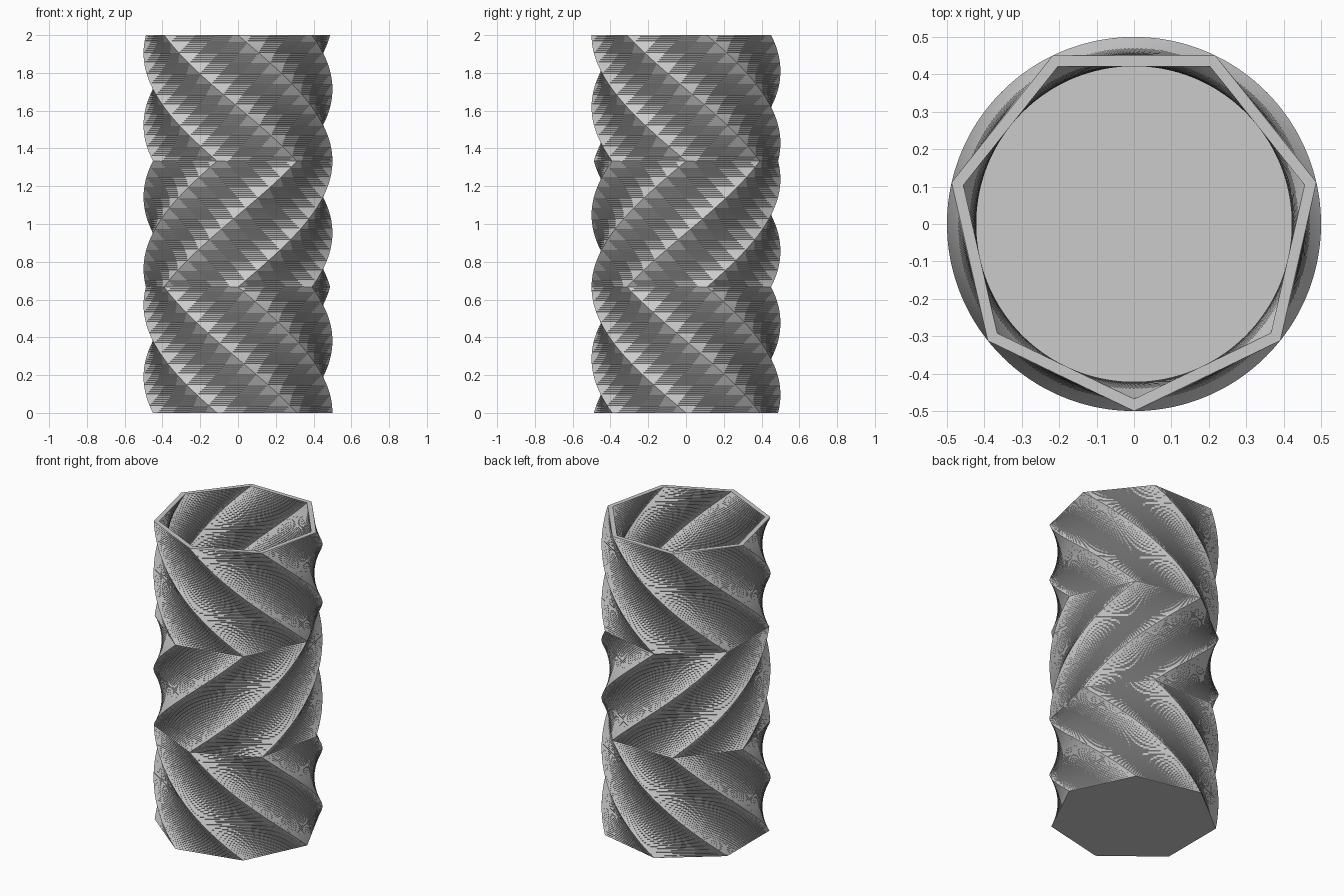
import bpy
import bmesh
from math import sin, cos, pi

SIDES = 7
HEIGHT = 2.0
SECTION = HEIGHT / 3       # the twist reverses after every section
LAYERS = 66                # layers per section
OUTER, INNER = 0.5, 0.468
FLOOR = 0.03

cube = bpy.data.objects.get("Cube")
if cube:
    bpy.data.objects.remove(cube, do_unlink=True)

grey = bpy.data.materials.new("plain grey")
grey.use_nodes = True
grey.diffuse_color = (0.6, 0.6, 0.6, 1)
grey.node_tree.nodes["Principled BSDF"].inputs["Base Color"].default_value = (0.6, 0.6, 0.6, 1)


def twist(z):
    """Quarter-turn zigzag: back, forth and back again."""
    t = z / SECTION
    return pi / 2 * abs((t % 2) - 1)


def ring(bm, radius, z):
    angles = [twist(z) + 2 * pi * k / SIDES for k in range(SIDES)]
    return [bm.verts.new((radius * sin(a), -radius * cos(a), z)) for a in angles]


def wall(bm, radius, heights):
    """Twisted heptagonal wall; each layer is split along its shorter diagonal."""
    rings = [ring(bm, radius, z) for z in heights]
    for i in range(len(rings) - 1):
        low, high = rings[i], rings[i + 1]
        backward = twist(heights[i + 1]) < twist(heights[i])
        for k in range(SIDES):
            n = (k + 1) % SIDES
            a, b, c, d = low[k], low[n], high[n], high[k]
            tris = ((a, b, c), (a, c, d)) if backward else ((a, b, d), (b, c, d))
            for tri in tris:
                bm.faces.new(tri)
    return rings[0], rings[-1]


bm = bmesh.new()
levels = [SECTION * i / LAYERS for i in range(3 * LAYERS + 1)]

# Outer and inner walls
base, outer_rim = wall(bm, OUTER, levels)
inner_floor, inner_rim = wall(bm, INNER, [FLOOR] + [z for z in levels if z > FLOOR + 0.001])

# Underside, inside floor and flat rim
bm.faces.new(base)
bm.faces.new(inner_floor)
for k in range(SIDES):
    n = (k + 1) % SIDES
    bm.faces.new((outer_rim[k], outer_rim[n], inner_rim[n], inner_rim[k]))

bmesh.ops.recalc_face_normals(bm, faces=bm.faces)
mesh = bpy.data.meshes.new("twisted_vase")
bm.to_mesh(mesh)
bm.free()
mesh.materials.append(grey)
vase = bpy.data.objects.new("twisted_vase", mesh)
bpy.context.collection.objects.link(vase)
